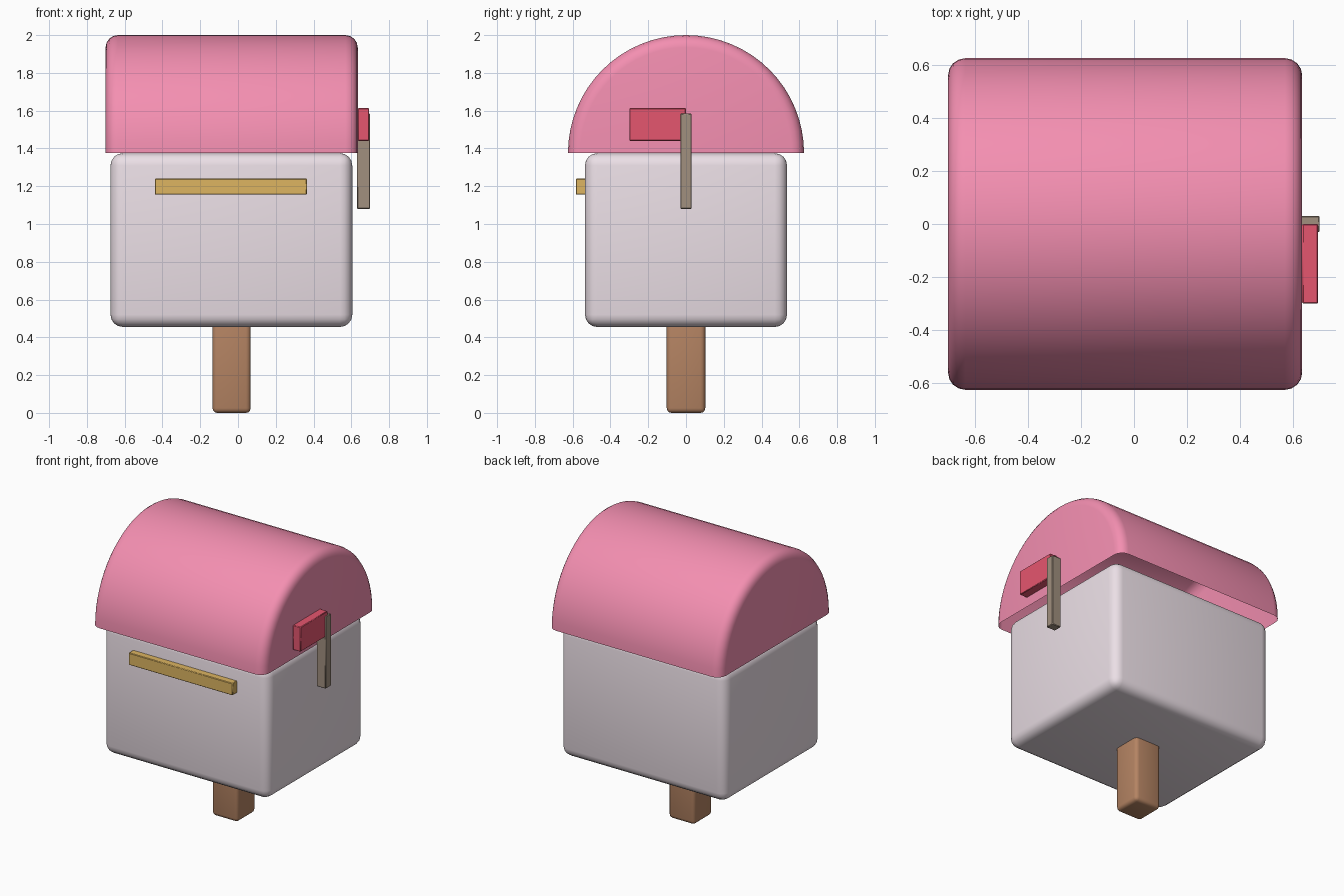
import bpy, bmesh, math
from mathutils import Matrix, Vector

if "Cube" in bpy.data.objects:
    bpy.data.objects.remove(bpy.data.objects["Cube"])


def material(name, hex_code):
    # sRGB hex to linear diffuse colour
    rgb = [int(hex_code[i:i + 2], 16) / 255 for i in (0, 2, 4)]
    m = bpy.data.materials.new(name)
    m.diffuse_color = [((c + 0.055) / 1.055) ** 2.4 for c in rgb] + [1]
    m.use_nodes = True
    m.node_tree.nodes["Principled BSDF"].inputs["Base Color"].default_value = m.diffuse_color
    return m


def finish(name, bm, mat, angle):
    me = bpy.data.meshes.new(name)
    bm.normal_update()
    bm.to_mesh(me)
    bm.free()
    ob = bpy.data.objects.new(name, me)
    bpy.context.collection.objects.link(ob)
    me.materials.append(mat)
    bpy.ops.object.select_all(action='DESELECT')
    ob.select_set(True)
    bpy.context.view_layer.objects.active = ob
    bpy.ops.object.shade_smooth_by_angle(angle=math.radians(angle))
    return ob


def box(name, lo, hi, mat, bevel, segments=3):
    lo, hi = Vector(lo), Vector(hi)
    bm = bmesh.new()
    bmesh.ops.create_cube(bm, size=1, matrix=Matrix.Translation((lo + hi) / 2)
                          @ Matrix.Diagonal((*(hi - lo), 1)))
    bmesh.ops.bevel(bm, geom=bm.edges[:], offset=bevel, segments=segments,
                    profile=0.5, affect='EDGES')
    return finish(name, bm, mat, 40)


pink = material("roof_pink", "F48FB1")
cream = material("body_pale", "EBDFE6")
brown = material("post_brown", "B58463")
gold = material("slot_gold", "DDB561")
grey = material("pole_taupe", "A1907F")
red = material("flag_red", "E5566F")

# Post and box body
box("post", (-0.135, -0.102, 0), (0.067, 0.102, 0.6), brown, 0.025)
box("body", (-0.675, -0.535, 0.455), (0.605, 0.535, 1.375), cream, 0.065, 4)

# Roof: rounded cylinder along x, lower half removed, open underneath
R, L, Z = 0.625, 1.335, 1.375
bm = bmesh.new()
bmesh.ops.create_cone(bm, cap_ends=True, segments=64, radius1=R, radius2=R, depth=L,
                      matrix=Matrix.Translation((-0.0335, 0, Z))
                      @ Matrix.Rotation(math.pi / 2, 4, 'Y'))
rims = [e for e in bm.edges if abs(e.verts[0].co.x - e.verts[1].co.x) < 1e-4]
bmesh.ops.bevel(bm, geom=rims, offset=0.065, segments=4, profile=0.5, affect='EDGES')
bmesh.ops.bisect_plane(bm, geom=bm.verts[:] + bm.edges[:] + bm.faces[:], dist=1e-5,
                       plane_co=(0, 0, Z), plane_no=(0, 0, 1), clear_inner=True)
finish("roof", bm, pink, 40)

# Letter slot trim on the front
box("letter_slot", (-0.44, -0.583, 1.155), (0.365, -0.52, 1.24), gold, 0.004, 1)

# Flag pole and flag on the right side
box("flag_pole", (0.63, -0.03, 1.08), (0.70, 0.03, 1.585), grey, 0.004, 1)
box("flag", (0.634, -0.30, 1.44), (0.694, 0.0, 1.613), red, 0.004, 1)
